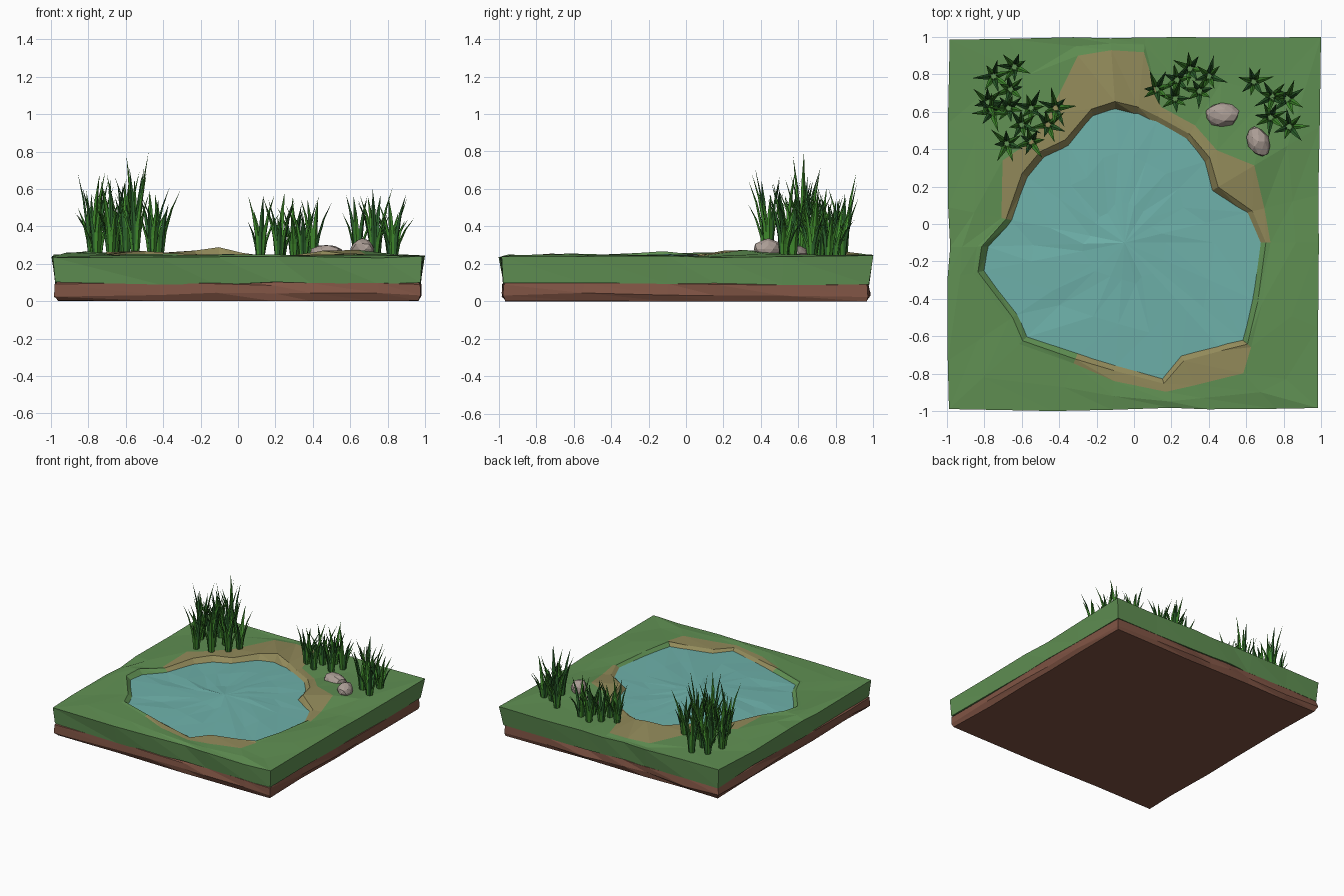
import bpy, bmesh, math, random
from mathutils import Vector, Matrix

if "Cube" in bpy.data.objects:
    bpy.data.objects.remove(bpy.data.objects["Cube"])

random.seed(7)
C = Vector((-0.05, -0.10))          # centre of the pond rays


def material(name, r, g, b):
    m = bpy.data.materials.new(name)
    lin = [((c / 255 + 0.055) / 1.055) ** 2.4 for c in (r, g, b)]
    m.diffuse_color = (*lin, 1)
    m.use_nodes = True
    m.node_tree.nodes["Principled BSDF"].inputs["Base Color"].default_value = m.diffuse_color
    return m


GRASS = material("grass green", 96, 144, 83)
SAND = material("sand", 146, 138, 90)
DIRT = material("dirt brown", 128, 84, 68)
WATER = material("water blue", 110, 177, 170)
ROCK = material("rock grey", 172, 158, 150)
BLADE = material("reed green", 66, 142, 46)
BLADE2 = material("dark reed green", 46, 102, 46)


def finish(name, bm, mats):
    bmesh.ops.recalc_face_normals(bm, faces=bm.faces)
    me = bpy.data.meshes.new(name)
    bm.to_mesh(me)
    bm.free()
    for m in mats:
        me.materials.append(m)
    ob = bpy.data.objects.new(name, me)
    bpy.context.collection.objects.link(ob)
    return ob


def add_ring(bm, pts):
    return [bm.verts.new(p) for p in pts]


def bridge(bm, a, b, rule=lambda i: 0):
    n = len(a)
    for i in range(n):
        j = (i + 1) % n
        for tri in ((a[i], a[j], b[j]), (a[i], b[j], b[i])):
            bm.faces.new(tri).material_index = rule(i)


# Shoreline: x, y, width of the sand beside it
SHORE = [(.67, -.10, 0), (.60, .06, .10), (.42, .18, .26), (.38, .33, .09),
         (.28, .45, .09), (.12, .54, .09), (.02, .59, .33), (-.10, .62, .31),
         (-.22, .58, .33), (-.35, .42, .20), (-.48, .36, .11), (-.57, .25, .16),
         (-.65, .02, 0), (-.78, -.12, 0), (-.80, -.25, 0), (-.62, -.48, 0),
         (-.57, -.60, 0), (-.30, -.69, .06), (-.10, -.75, .09), (.15, -.82, .08),
         (.25, -.70, .18), (.45, -.65, .20), (.58, -.62, .04), (.63, -.40, 0)]
N = len(SHORE)
PTS = [Vector(s[:2]) for s in SHORE]
DIRS = [(p - C).normalized() for p in PTS]
SANDW = [s[2] for s in SHORE]


def ground_z(p):
    z = 0.245 + 0.006 * math.sin(6 * p.x + 1) * math.cos(5 * p.y)
    for x, y, h, s in ((-.12, .72, .05, .03), (.55, .28, .045, .025),
                       (-.6, .4, .025, .05), (-.85, -.15, .015, .04)):
        z += h * math.exp(-((p.x - x) ** 2 + (p.y - y) ** 2) / s)
    return z


def edge_point(d):
    t = min((math.copysign(1, d[k]) - C[k]) / d[k] for k in (0, 1) if abs(d[k]) > 1e-6)
    return C + d * t


EDGE = [edge_point(d) for d in DIRS]
for sx in (-1, 1):                  # snap the nearest ray to each corner
    for sy in (-1, 1):
        c = Vector((sx, sy))
        k = min(range(N), key=lambda i: (EDGE[i] - c).length)
        EDGE[k] = c


def square(scale, z, jit, jz):
    out = []
    for p in EDGE:
        s = scale - random.uniform(0, jit)
        out.append((p.x * s, p.y * s, z + random.uniform(-jz, jz)))
    return out


# Grass slab with sandy banks around the pond hole
bm = bmesh.new()


def offset_ring(widths, dz=0, jit=0.0):
    pts = [PTS[i] + DIRS[i] * widths[i] for i in range(N)]
    return add_ring(bm, [(p.x, p.y, ground_z(p) + dz + random.uniform(-jit, jit)) for p in pts])


basin = add_ring(bm, [(*(p - d * 0.10), 0.17) for p, d in zip(PTS, DIRS)])
shore = add_ring(bm, [(*(p - d * 0.012), 0.217) for p, d in zip(PTS, DIRS)])
lip = offset_ring([0.035] * N, 0.003, 0.003)
sand = offset_ring([max(w, 0.06) for w in SANDW], 0, 0.003)
mid_pts = []
for i in range(N):
    a = PTS[i] + DIRS[i] * max(SANDW[i], 0.06)
    mid_pts.append(a.lerp(EDGE[i], 0.5))
mid = add_ring(bm, [(p.x, p.y, ground_z(p) + random.uniform(-.008, .006)) for p in mid_pts])
edge = add_ring(bm, [(x, y, z + 0.008 * (y > .9)) for x, y, z in square(1.0, 0.237, 0.018, 0.006)])
side = add_ring(bm, square(0.978, 0.095, 0.012, 0.008))
under = add_ring(bm, square(0.92, 0.10, 0.0, 0))


def sandy(i):
    return 1 if SANDW[i] + SANDW[(i + 1) % N] > 0.09 else 0


bridge(bm, basin, shore, lambda i: 1)
bridge(bm, shore, lip, sandy)
bridge(bm, lip, sand, sandy)
for lo, hi in ((sand, mid), (mid, edge), (edge, side), (side, under)):
    bridge(bm, lo, hi)
bm.faces.new(basin).material_index = 1
finish("grass_slab", bm, [GRASS, SAND])

# Dirt base
bm = bmesh.new()
rings = [add_ring(bm, square(*a)) for a in
         ((0.95, 0.112, 0.0, 0.0), (0.982, 0.09, 0.02, 0.008),
          (0.985, 0.035, 0.02, 0.012), (0.965, 0.008, 0.015, 0.005))]
for a, b in zip(rings, rings[1:]):
    bridge(bm, a, b)
for v in rings[-1]:
    v.co.z = max(0, v.co.z - 0.008)
bm.faces.new(rings[0])
bm.faces.new(rings[-1])
finish("dirt_base", bm, [DIRT])

# Faceted water
bm = bmesh.new()
rings = []
for f, z, j in ((1.0, 0.229, 0.0), (0.66, 0.234, 0.007), (0.3, 0.242, 0.008)):
    rings.append(add_ring(bm, [(*(C + (p + d * 0.008 - C) * f), z + random.uniform(-j, j))
                               for p, d in zip(PTS, DIRS)]))
for a, b in zip(rings, rings[1:]):
    bridge(bm, a, b)
top = bm.verts.new((C.x, C.y, 0.252))
for i in range(N):
    bm.faces.new((rings[-1][i], rings[-1][(i + 1) % N], top))
finish("pond_water", bm, [WATER])


# Reeds: each clump is a ring of folded, tapering blades leaning outward
def clump(bm, x, y, height):
    base = Vector((x, y, ground_z(Vector((x, y))) - 0.015))
    start = random.uniform(0, 6.28)
    n = 7
    for k in range(n):
        a = start + k * 2 * math.pi / n + random.uniform(-.2, .2)
        out = Vector((math.cos(a), math.sin(a), 0))
        across = Vector((-out.y, out.x, 0))
        h = height * random.uniform(0.55, 1.0)
        lean = random.uniform(0.05, 0.10)
        rows = []
        for t, w in ((0, .011), (.35, .016), (.7, .010)):
            m = base + out * (0.016 + lean * t ** 2) + Vector((0, 0, h * t))
            rows.append([bm.verts.new(p) for p in
                         (m - across * w, m + out * w * 0.6, m + across * w, m - out * w * 0.4)])
        tip = bm.verts.new(base + out * (0.016 + lean) + Vector((0, 0, h)))
        for r in range(3):
            for j in range(4):
                q = (j + 1) % 4
                if r < 2:
                    f = bm.faces.new((rows[r][j], rows[r][q], rows[r + 1][q], rows[r + 1][j]))
                else:
                    f = bm.faces.new((rows[r][j], rows[r][q], tip))
                f.material_index = k % 2


REEDS = {
    "left_reeds": (0.47, [(-.64, .84), (-.75, .79), (-.66, .72), (-.78, .65), (-.76, .60),
                          (-.67, .62), (-.55, .62), (-.42, .62), (-.60, .53), (-.46, .53),
                          (-.68, .43), (-.55, .44)]),
    "middle_reeds": (0.38, [(.12, .72), (.23, .77), (.22, .67), (.30, .83), (.40, .79), (.35, .71)]),
    "right_reeds": (0.41, [(.64, .76), (.74, .68), (.82, .67), (.73, .57), (.83, .52)]),
}
for name, (h, spots) in REEDS.items():
    bm = bmesh.new()
    for x, y in spots:
        taller = 1.2 if (x, y) == (-.55, .62) else random.uniform(0.8, 1.05)
        clump(bm, x, y, h * taller)
    finish(name, bm, [BLADE, BLADE2])

# Rocks: squashed, roughened icospheres
for name, loc, size, turn in (("rock_wide", (.47, .585, .255), (.092, .066, .048), 0),
                              ("rock_tall", (.665, .44, .28), (.09, .06, .054), -1.1)):
    bm = bmesh.new()
    bmesh.ops.create_icosphere(bm, subdivisions=2, radius=1)
    for v in bm.verts:
        v.co *= random.uniform(0.9, 1.06)
    bm.transform(Matrix.Translation(loc) @ Matrix.Rotation(turn, 4, 'Z') @ Matrix.Diagonal((*size, 1)))
    finish(name, bm, [ROCK])
